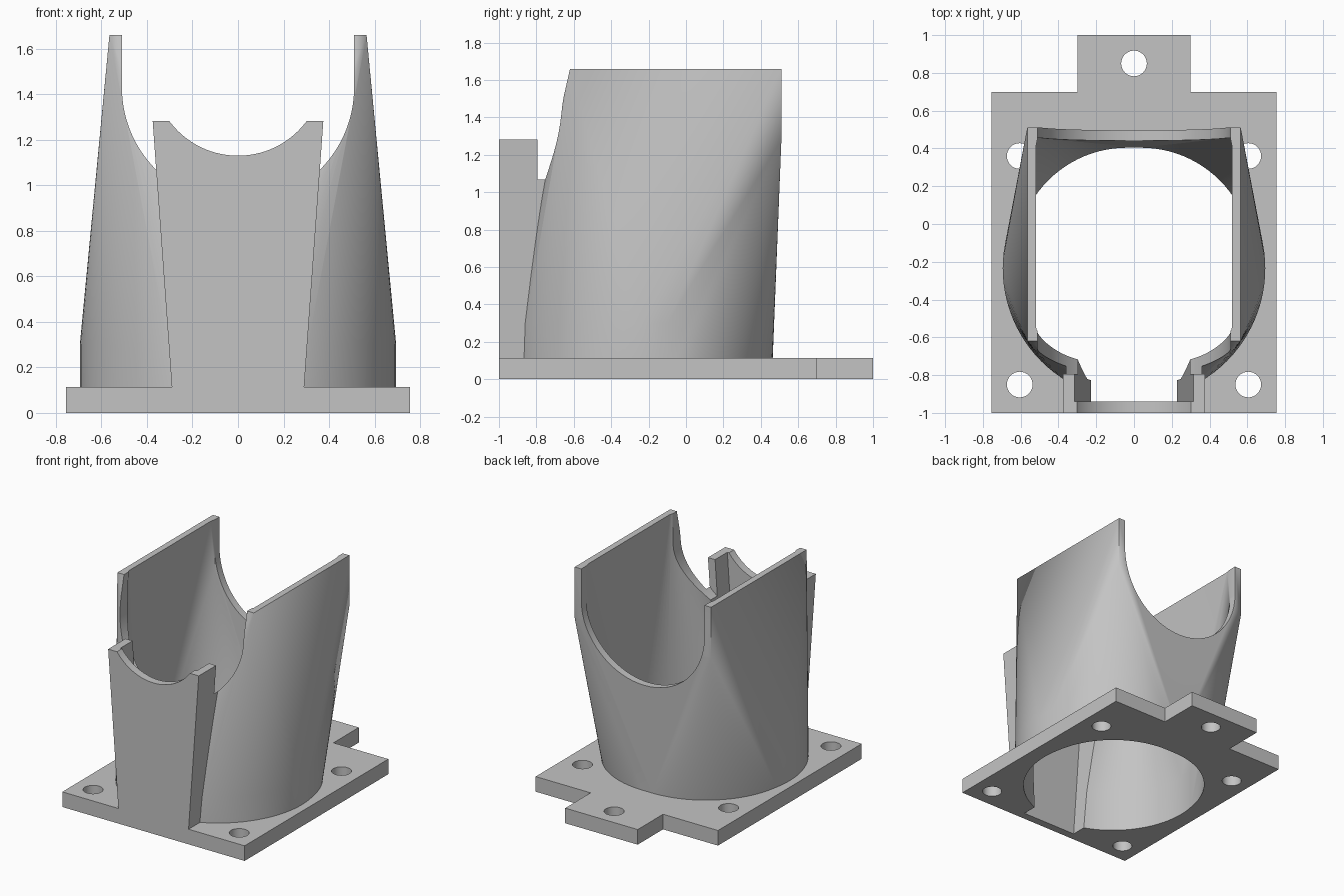
import bpy, bmesh, math

if "Cube" in bpy.data.objects:
    bpy.data.objects.remove(bpy.data.objects["Cube"])

grey = bpy.data.materials.new("light_grey")
grey.use_nodes = True
colour = (0.55, 0.55, 0.55, 1)
grey.diffuse_color = colour
grey.node_tree.nodes["Principled BSDF"].inputs["Base Color"].default_value = colour

BORE_Y = -0.235
TOP = 1.66


def finish(name, bm):
    bmesh.ops.recalc_face_normals(bm, faces=bm.faces[:])
    mesh = bpy.data.meshes.new(name)
    bm.to_mesh(mesh)
    bm.free()
    mesh.materials.append(grey)
    obj = bpy.data.objects.new(name, mesh)
    bpy.context.collection.objects.link(obj)
    return obj


def prism(name, outline, start, depth, axis="Z"):
    """Extrude a flat outline along z, or an x-z outline along y."""
    bm = bmesh.new()
    if axis == "Z":
        verts = [bm.verts.new((a, b, start)) for a, b in outline]
        move = (0, 0, depth)
    else:
        verts = [bm.verts.new((a, start, b)) for a, b in outline]
        move = (0, depth, 0)
    face = bm.faces.new(verts)
    grown = bmesh.ops.extrude_face_region(bm, geom=[face])["geom"]
    bmesh.ops.translate(bm, vec=move, verts=[v for v in grown if isinstance(v, bmesh.types.BMVert)])
    return finish(name, bm)


def arc(cx, cy, r, start=0, end=2 * math.pi, n=96):
    closed = end - start > 6.28
    steps = n if closed else n + 1
    return [(cx + r * math.cos(start + (end - start) * i / n),
             cy + r * math.sin(start + (end - start) * i / n)) for i in range(steps)]


def funnel(name, radius, half_width, front, back, low, high):
    """Round at the bottom, blending to a rectangle at the top."""
    bm = bmesh.new()
    for x, y in arc(0, BORE_Y, radius):
        for z in (low, 0.3):
            bm.verts.new((x, y, z))
    for x in (-half_width, half_width):
        for y, z in ((front, TOP), (back, 1.28), (back, TOP)):
            bm.verts.new((x, y, z))
        if high > TOP:
            bm.verts.new((x, front, high))
            bm.verts.new((x, back, high))
    bmesh.ops.convex_hull(bm, input=bm.verts[:])
    bmesh.ops.dissolve_limit(bm, angle_limit=0.002, verts=bm.verts[:], edges=bm.edges[:])
    return finish(name, bm)


def trapezoid(z0, w0, z1, w1):
    return [(-w0, z0), (w0, z0), (w1, z1), (-w1, z1)]


def boolean(target, tool, operation):
    mod = target.modifiers.new(operation.lower(), "BOOLEAN")
    mod.operation = operation
    mod.solver = "EXACT"
    mod.object = tool
    bpy.context.view_layer.objects.active = target
    bpy.ops.object.modifier_apply(modifier=mod.name)
    bpy.data.objects.remove(tool)


# Flanged base plate with the rear tab
half = [(0.755, -1), (0.755, 0.7), (0.3, 0.7), (0.3, 1)]
plate = prism("duct_mount", half + [(-x, y) for x, y in reversed(half)], 0, 0.113)

# Outer bodies: funnel and front chute
boolean(plate, funnel("funnel_body", 0.695, 0.565, -0.62, 0.51, 0.02, TOP), "UNION")
chute = prism("chute_body", trapezoid(0.02, 0.284, 1.283, 0.375), -1, 0.4, "Y")
boolean(plate, chute, "UNION")

# Hollow out the funnel and the chute
boolean(plate, funnel("funnel_bore", 0.635, 0.51, -0.565, 0.455, -0.1, TOP + 0.1), "DIFFERENCE")
slot = prism("chute_slot", trapezoid(-0.1, 0.221, 1.4, 0.324), -0.94, 0.5, "Y")
boolean(plate, slot, "DIFFERENCE")

# Round saddle through the funnel, leaving the two upright side walls
saddle = arc(0, 1.43, 0.51, math.pi, 2 * math.pi) + [(0.51, 2), (-0.51, 2)]
boolean(plate, prism("saddle_cut", saddle, -0.795, 1.8, "Y"), "DIFFERENCE")

# Shallow dip in the chute's front lip
boolean(plate, prism("lip_cut", arc(0, 1.505, 0.375), -1.1, 0.303, "Y"), "DIFFERENCE")

# Screw holes
for x, y in ((-0.605, -0.85), (0.605, -0.85), (-0.605, 0.36), (0.605, 0.36), (0, 0.85)):
    boolean(plate, prism("screw_hole", arc(x, y, 0.068, n=32), -0.1, 0.212 + 0.02, "Z"), "DIFFERENCE")

bpy.ops.object.select_all(action="DESELECT")
plate.select_set(True)
bpy.context.view_layer.objects.active = plate
bpy.ops.object.shade_smooth_by_angle(angle=math.radians(30))
